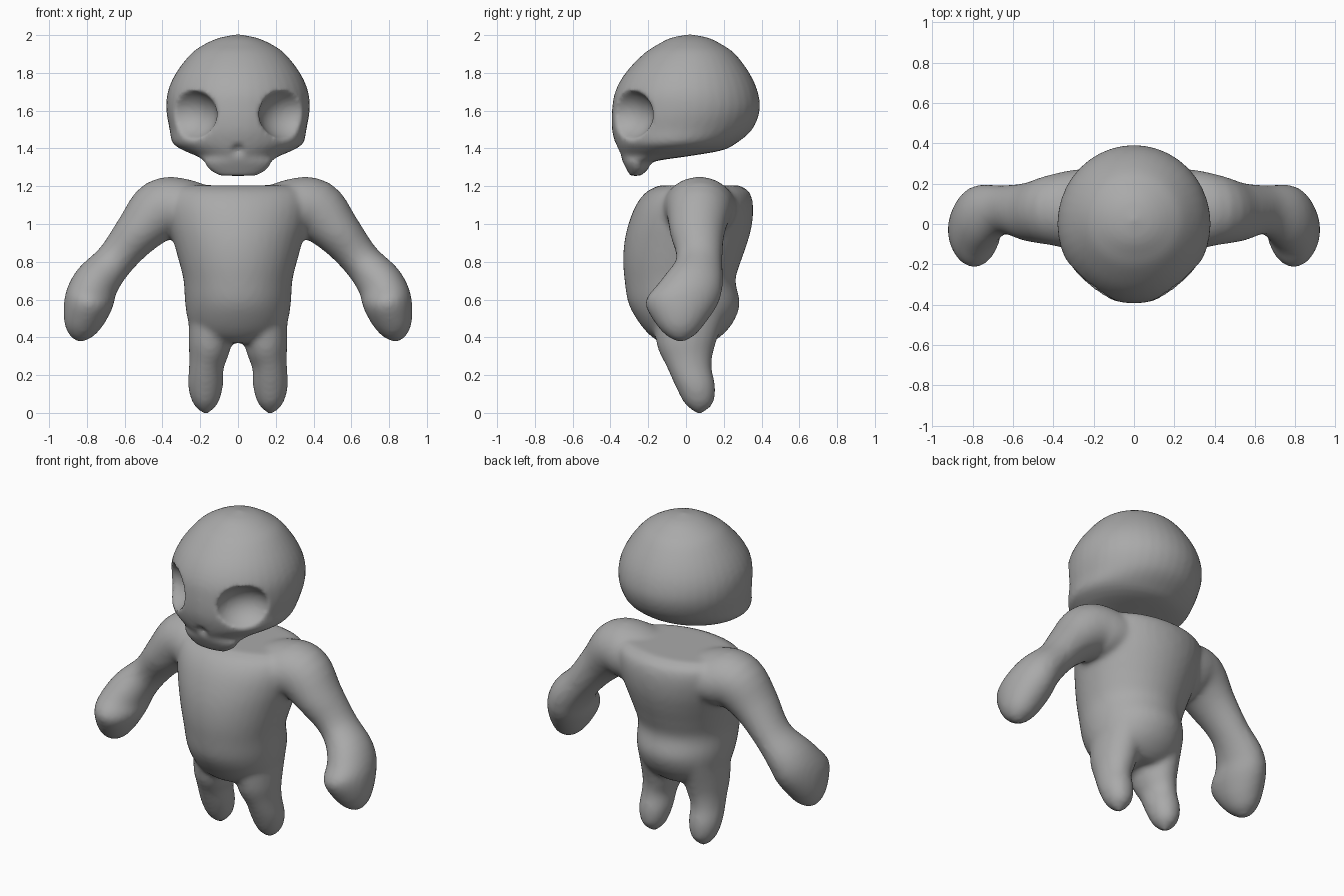
import bpy, bmesh, math
from mathutils import Vector, Matrix

if "Cube" in bpy.data.objects:
    bpy.data.objects.remove(bpy.data.objects["Cube"])

SEG = 40
grey = bpy.data.materials.new("plain_grey")
grey.diffuse_color = (0.4, 0.4, 0.4, 1)
grey.use_nodes = True
grey.node_tree.nodes["Principled BSDF"].inputs["Base Color"].default_value = grey.diffuse_color


def refine(rows, steps=4):
    """Smooth curve through the rows of numbers."""
    out = []
    for i in range(len(rows) - 1):
        p = [rows[max(0, min(len(rows) - 1, i + k))] for k in (-1, 0, 1, 2)]
        for s in range(steps):
            t = s / steps
            out.append([0.5 * (2 * b + (c - a) * t + (2 * a - 5 * b + 4 * c - d) * t * t
                               + (3 * b - a - 3 * c + d) * t ** 3)
                        for a, b, c, d in zip(*p)])
    return out + [list(rows[-1])]


def skin(bm, rings):
    """Closed surface through a list of rings."""
    vs = [[bm.verts.new(p) for p in r] for r in rings]
    faces = [bm.faces.new(vs[0]), bm.faces.new(vs[-1][::-1])]
    for a, b in zip(vs, vs[1:]):
        for i in range(SEG):
            j = (i + 1) % SEG
            faces.append(bm.faces.new((a[j], a[i], b[i], b[j])))
    bmesh.ops.recalc_face_normals(bm, faces=faces)


def stack(bm, rows):
    """Level ovals: height, half width, front y, back y."""
    rings = []
    for z, w, f, b in refine(rows):
        rings.append([((w * math.cos(a)), (f + b) / 2 + (b - f) / 2 * math.sin(a), z)
                      for a in (2 * math.pi * i / SEG for i in range(SEG))])
    skin(bm, rings)


def limb(bm, rows, side):
    """Tube: x, y, z, radius across, radius front to back."""
    pts = refine(rows)
    rings = []
    for k, (x, y, z, r, ry) in enumerate(pts):
        p, q = pts[max(k - 1, 0)], pts[min(k + 1, len(pts) - 1)]
        n = Vector((p[2] - q[2], 0, q[0] - p[0])).normalized()
        rings.append([(side * (x + n.x * r * math.cos(a)), y + ry * math.sin(a),
                       z + n.z * r * math.cos(a))
                      for a in (2 * math.pi * i / SEG for i in range(SEG))])
    skin(bm, rings)


def finish(bm, name):
    me = bpy.data.meshes.new(name)
    bm.to_mesh(me)
    bm.free()
    ob = bpy.data.objects.new(name, me)
    bpy.context.collection.objects.link(ob)
    me.materials.append(grey)
    return ob


def fuse(ob, voxel, rounds):
    """Merge overlapping parts into one soft skin."""
    m = ob.modifiers.new("fuse", 'REMESH')
    m.mode = 'VOXEL'
    m.voxel_size = voxel
    m.use_smooth_shade = True
    s = ob.modifiers.new("soften", 'SMOOTH')
    s.factor = 0.5
    s.iterations = rounds


# Head: cranium, cheeks and jaw
bm = bmesh.new()
stack(bm, [(2.003, .01, .01, .03), (1.985, .10, -.08, .12), (1.95, .18, -.15, .19),
           (1.9, .25, -.225, .26), (1.8, .328, -.32, .335), (1.7, .372, -.375, .38),
           (1.6, .379, -.392, .39), (1.5, .362, -.392, .35), (1.43, .347, -.375, .27),
           (1.39, .29, -.36, .19), (1.36, .22, -.345, .02), (1.33, .18, -.335, -.17),
           (1.29, .155, -.315, -.20), (1.255, .10, -.295, -.24)])
head = finish(bm, "head")

# Eye sockets and nose hollow
bm = bmesh.new()
for x, y, z, r, rz in ((.29, -.35, 1.58, .18, .145), (-.29, -.35, 1.58, .18, .145),
                       (0, -.38, 1.385, .045, .04)):
    bmesh.ops.create_uvsphere(bm, u_segments=32, v_segments=20, radius=1,
                              matrix=Matrix.Translation((x, y, z)) @ Matrix.Diagonal((r, r, rz, 1)))
cutter = finish(bm, "socket_cutter")
cutter.hide_render = True
cutter.hide_viewport = True
cut = head.modifiers.new("sockets", 'BOOLEAN')
cut.operation = 'DIFFERENCE'
cut.solver = 'EXACT'
cut.object = cutter
fuse(head, 0.014, 5)

# Body: torso with arms and legs
bm = bmesh.new()
stack(bm, [(.37, .12, -.13, .13), (.41, .22, -.19, .19), (.48, .262, -.25, .25),
           (.58, .28, -.305, .285), (.7, .288, -.325, .262), (.8, .312, -.333, .29),
           (.9, .34, -.327, .325), (1.0, .37, -.305, .35), (1.1, .39, -.265, .355),
           (1.17, .38, -.21, .335), (1.205, .33, -.14, .28)])
for side in (1, -1):
    limb(bm, [(.15, .07, 1.06, .13, .20), (.29, .07, 1.08, .16, .20), (.41, .07, 1.07, .165, .175),
              (.53, .06, .955, .125, .145), (.65, .07, .81, .103, .122), (.75, .03, .69, .122, .165),
              (.79, -.02, .59, .13, .195), (.82, -.03, .48, .105, .135),
              (.83, -.03, .41, .065, .075), (.83, -.03, .375, .012, .012)], side)
    limb(bm, [(.14, .02, .55, .12, .20), (.15, 0, .36, .112, .155), (.167, .015, .25, .092, .12),
              (.172, .05, .14, .092, .105), (.172, .068, .05, .066, .075),
              (.172, .07, -.006, .012, .012)], side)
body = finish(bm, "body")
fuse(body, 0.016, 8)
